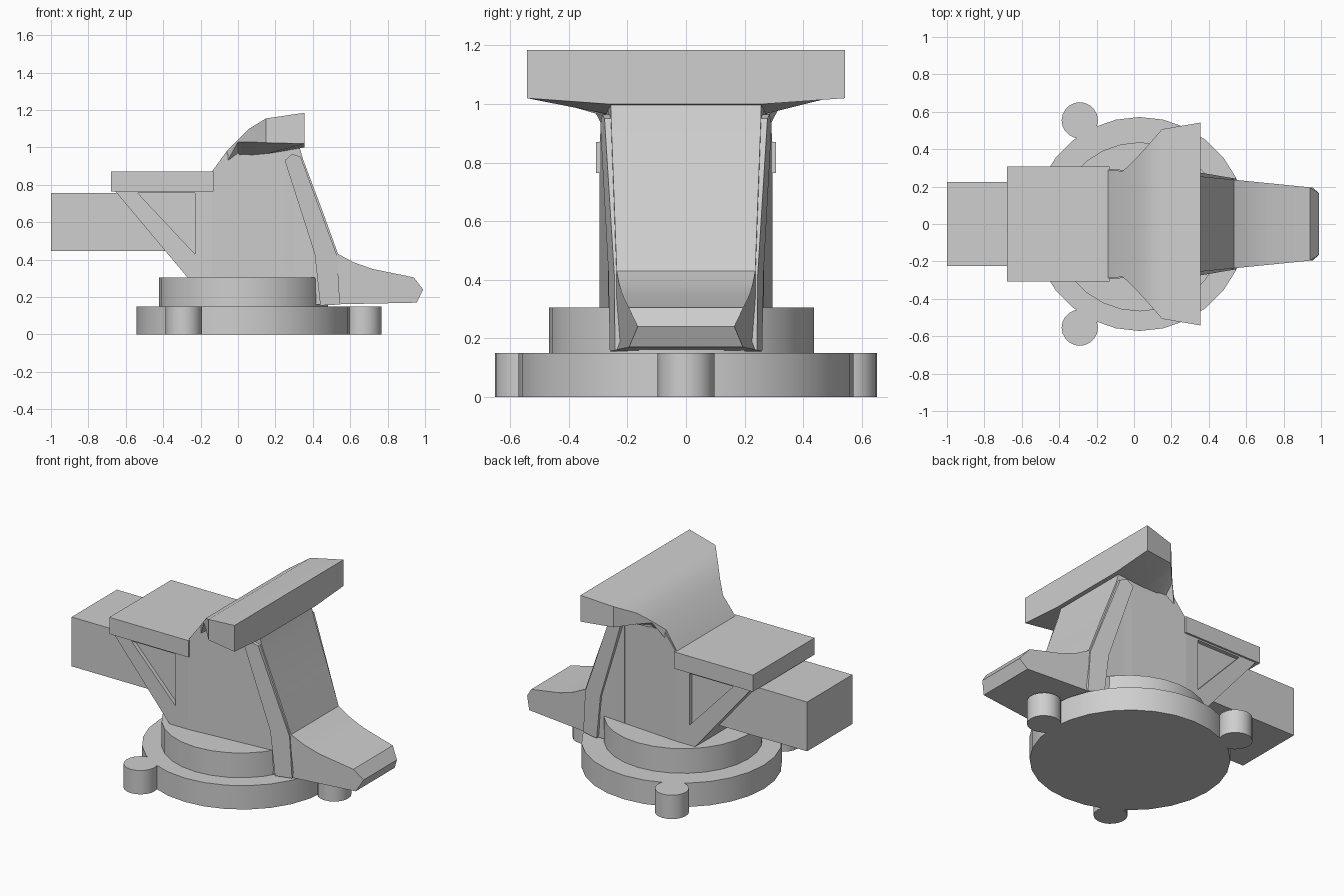
import bpy, bmesh, math

cube = bpy.data.objects.get("Cube")
if cube:
    bpy.data.objects.remove(cube, do_unlink=True)

grey = bpy.data.materials.new("cast_grey")
grey.use_nodes = True
COLOUR = (0.62, 0.62, 0.62, 1)
grey.diffuse_color = COLOUR
grey.node_tree.nodes["Principled BSDF"].inputs["Base Color"].default_value = COLOUR


def finish(name, bm, smooth=True):
    """Turn a bmesh into a shaded, coloured object."""
    bmesh.ops.recalc_face_normals(bm, faces=bm.faces)
    mesh = bpy.data.meshes.new(name)
    bm.to_mesh(mesh)
    bm.free()
    mesh.materials.append(grey)
    ob = bpy.data.objects.new(name, mesh)
    bpy.context.collection.objects.link(ob)
    if smooth:
        bpy.ops.object.select_all(action='DESELECT')
        ob.select_set(True)
        bpy.context.view_layer.objects.active = ob
        bpy.ops.object.shade_smooth_by_angle(angle=math.radians(30))
    return ob


def bridge(bm, a, b):
    for i in range(len(a)):
        j = (i + 1) % len(a)
        bm.faces.new((a[i], a[j], b[j], b[i]))


def prism(name, profile, outer, inner=None, smooth=True):
    """Extrude an xz profile between two y positions that depend on x."""
    inner = inner or (lambda x: -outer(x))
    bm = bmesh.new()
    a = [bm.verts.new((x, outer(x), z)) for x, z in profile]
    b = [bm.verts.new((x, inner(x), z)) for x, z in profile]
    bm.faces.new(a)
    bm.faces.new(b[::-1])
    bridge(bm, a, b)
    return finish(name, bm, smooth)


def box(name, x0, x1, half, z0, z1):
    return prism(name, [(x0, z0), (x1, z0), (x1, z1), (x0, z1)],
                 lambda x: half, smooth=False)


def disc(name, x, y, r, z0, z1, sides):
    bm = bmesh.new()
    bmesh.ops.create_cone(bm, cap_ends=True, segments=sides, radius1=r, radius2=r, depth=z1 - z0)
    bmesh.ops.translate(bm, verts=bm.verts, vec=(x, y, (z0 + z1) / 2))
    return finish(name, bm)


# Round base with three bolt lugs, and the swivel plate above it
CX = 0.03
disc("base_flange", CX, 0, 0.572, 0, 0.15, 28)
disc("swivel_plate", CX, -0.015, 0.452, 0.15, 0.305, 28)
for i in range(3):
    ang = i * math.tau / 3
    disc(f"bolt_lug_{i + 1}", CX + 0.64 * math.cos(ang), 0.64 * math.sin(ang), 0.097, 0, 0.15, 20)

# Sliding bar and flat anvil shelf
box("slide_bar", -1.0, 0.0, 0.225, 0.445, 0.755)
box("anvil_shelf", -0.68, -0.13, 0.307, 0.765, 0.87)

# Main body, tapering slightly toward the tail
prism("main_body", [(-0.14, 0.30), (0.43, 0.30), (0.41, 0.43), (0.25, 0.95), (0.25, 0.99),
                    (0.0, 1.0), (-0.06, 0.96), (-0.14, 0.86)],
      lambda x: 0.284 - 0.08 * x)

# Slanted bracket under the shelf with a triangular recess on each side
bracket = prism("shelf_bracket", [(-0.27, 0.305), (-0.14, 0.305), (-0.14, 0.77), (-0.66, 0.77)],
                lambda x: 0.295, smooth=False)
for side, s in (("left", 1), ("right", -1)):
    cutter = prism(f"recess_cutter_{side}", [(-0.23, 0.43), (-0.23, 0.755), (-0.535, 0.755)],
                   lambda x: s * 0.4, lambda x: s * 0.27, smooth=False)
    cutter.hide_render = True
    cutter.hide_viewport = True
    mod = bracket.modifiers.new(f"recess_{side}", 'BOOLEAN')
    mod.object = cutter
    mod.operation = 'DIFFERENCE'
    mod.solver = 'EXACT'

# Curved back and tail ending in a blunt wedge
prism("tail", [(0.24, 0.155), (0.24, 1.0), (0.33, 1.0), (0.35, 0.93), (0.45, 0.665), (0.535, 0.43),
               (0.62, 0.385), (0.72, 0.35), (0.94, 0.305), (0.99, 0.24), (0.955, 0.17)],
      lambda x: 0.29 - 0.1 * x if x < 0.97 else 0.165)

# Raised ribs along both sides of the back
rib_profile = [(0.25, 0.93), (0.29, 0.965), (0.335, 0.95), (0.53, 0.42), (0.545, 0.16),
               (0.44, 0.155), (0.41, 0.43)]
for side, s in (("left", 1), ("right", -1)):
    prism(f"{side}_rib", rib_profile,
          lambda x: s * (0.335 - 0.17 * x), lambda x: s * 0.2, smooth=False)

# Flared jaw: half width, top, outer underside and inner underside at each x
sections = [(-0.14, 0.29, 0.87, 0.80, 0.80), (-0.06, 0.283, 0.98, 0.92, 0.90),
            (0.0, 0.34, 1.04, 1.03, 0.95), (0.06, 0.405, 1.10, 1.03, 0.955),
            (0.15, 0.507, 1.155, 1.025, 0.965), (0.355, 0.542, 1.185, 1.02, 1.0)]
bm = bmesh.new()
loops = []
for x, w, top, low, mid in sections:
    ring = [(-w, top), (w, top), (w, low), (0.265, mid), (-0.265, mid), (-w, low)]
    loops.append([bm.verts.new((x, y, z)) for y, z in ring])
for a, b in zip(loops, loops[1:]):
    bridge(bm, a, b)
bm.faces.new(loops[0])
bm.faces.new(loops[-1][::-1])
finish("jaw", bm)
